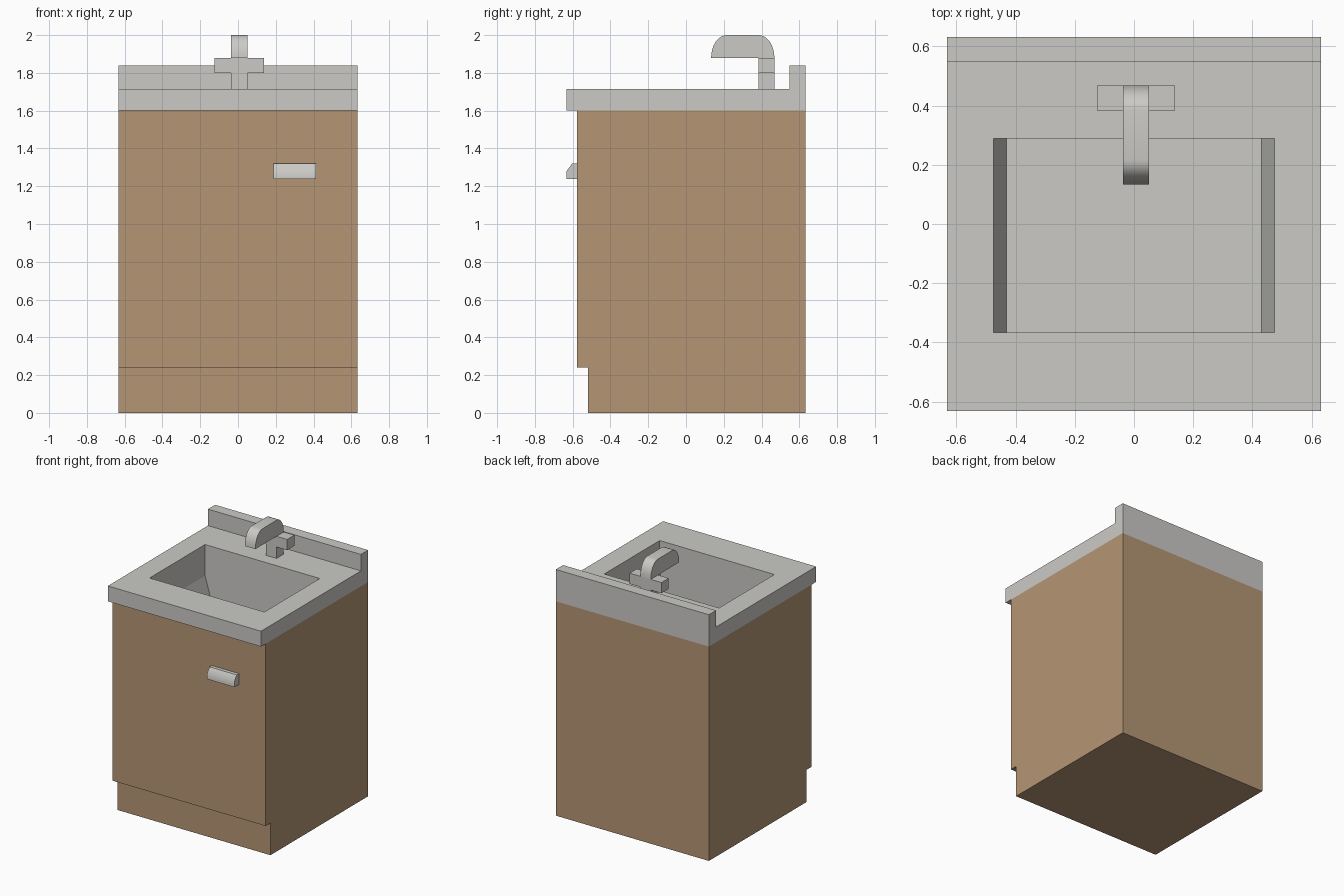
import bpy, bmesh, math

if "Cube" in bpy.data.objects:
    bpy.data.objects.remove(bpy.data.objects["Cube"])


def material(name, rgb):
    m = bpy.data.materials.new(name)
    m.diffuse_color = (*rgb, 1.0)
    m.use_nodes = True
    m.node_tree.nodes["Principled BSDF"].inputs["Base Color"].default_value = m.diffuse_color
    return m


WOOD = material("brown wood", (0.462, 0.305, 0.178))
GREY = material("light grey", (0.597, 0.591, 0.565))


def finish(name, bm, mat, smooth=False):
    bmesh.ops.recalc_face_normals(bm, faces=bm.faces)
    me = bpy.data.meshes.new(name)
    bm.to_mesh(me)
    bm.free()
    me.materials.append(mat)
    ob = bpy.data.objects.new(name, me)
    bpy.context.collection.objects.link(ob)
    if smooth:
        bpy.ops.object.select_all(action='DESELECT')
        ob.select_set(True)
        bpy.context.view_layer.objects.active = ob
        bpy.ops.object.shade_smooth_by_angle(angle=math.radians(40))
    return ob


def prism(profile, x0, x1, skip=()):
    """Extrude a (y, z) profile along x, leaving out the listed sides."""
    bm = bmesh.new()
    a = [bm.verts.new((x0, y, z)) for y, z in profile]
    b = [bm.verts.new((x1, y, z)) for y, z in profile]
    n = len(profile)
    bm.faces.new(a)
    bm.faces.new(b[::-1])
    for i in range(n):
        if i not in skip:
            j = (i + 1) % n
            bm.faces.new((a[j], a[i], b[i], b[j]))
    return bm, a, b


def rect(y0, y1, z0, z1):
    return [(y0, z0), (y1, z0), (y1, z1), (y0, z1)]


W, BACK, FRONT = 0.632, 0.632, -0.577
RIM, DECK = 1.6, 1.715

# Cabinet with toe kick, open on top under the counter
bm, _, _ = prism([(-0.52, 0), (BACK, 0), (BACK, RIM), (FRONT, RIM),
                  (FRONT, 0.24), (-0.52, 0.24)], -W, W, skip=(2,))
finish("cabinet", bm, WOOD)

# Counter with backsplash; the deck is a frame leading down into the basin
bm, a, b = prism([(-0.632, RIM), (FRONT, RIM), (BACK, RIM), (BACK, 1.838),
                  (0.547, 1.838), (0.547, DECK), (-0.632, DECK)],
                 -W, W, skip=(1, 5))
ring = [a[6], b[6], b[5], a[5]]
for hx, z in ((0.474, DECK), (0.474, 1.482), (0.43, 1.335)):
    inner = [bm.verts.new((x, y, z)) for x, y in
             ((-hx, -0.366), (hx, -0.366), (hx, 0.288), (-hx, 0.288))]
    for i in range(4):
        j = (i + 1) % 4
        bm.faces.new((ring[i], ring[j], inner[j], inner[i]))
    ring = inner
bm.faces.new(ring)
finish("counter_with_basin", bm, GREY)

# Tap: post, crossbar and rounded spout
bm, _, _ = prism(rect(0.383, 0.468, DECK, 1.80), -0.037, 0.05)
finish("tap_post", bm, GREY)
bm, _, _ = prism(rect(0.383, 0.468, 1.80, 1.88), -0.125, 0.138)
finish("tap_crossbar", bm, GREY)

arc = []
for cy, start in ((0.385, 0), (0.216, 90)):
    for i in range(9):
        t = math.radians(start + 90 * i / 8)
        arc.append((cy + 0.083 * math.cos(t), 1.88 + 0.12 * math.sin(t)))
bm, _, _ = prism(arc, -0.037, 0.05)
finish("tap_spout", bm, GREY, smooth=True)

# Door handle with bevelled top
bm, _, _ = prism([(FRONT, 1.238), (-0.632, 1.238), (-0.632, 1.28),
                  (-0.604, 1.319), (FRONT, 1.319)], 0.187, 0.412)
finish("door_handle", bm, GREY, smooth=True)
